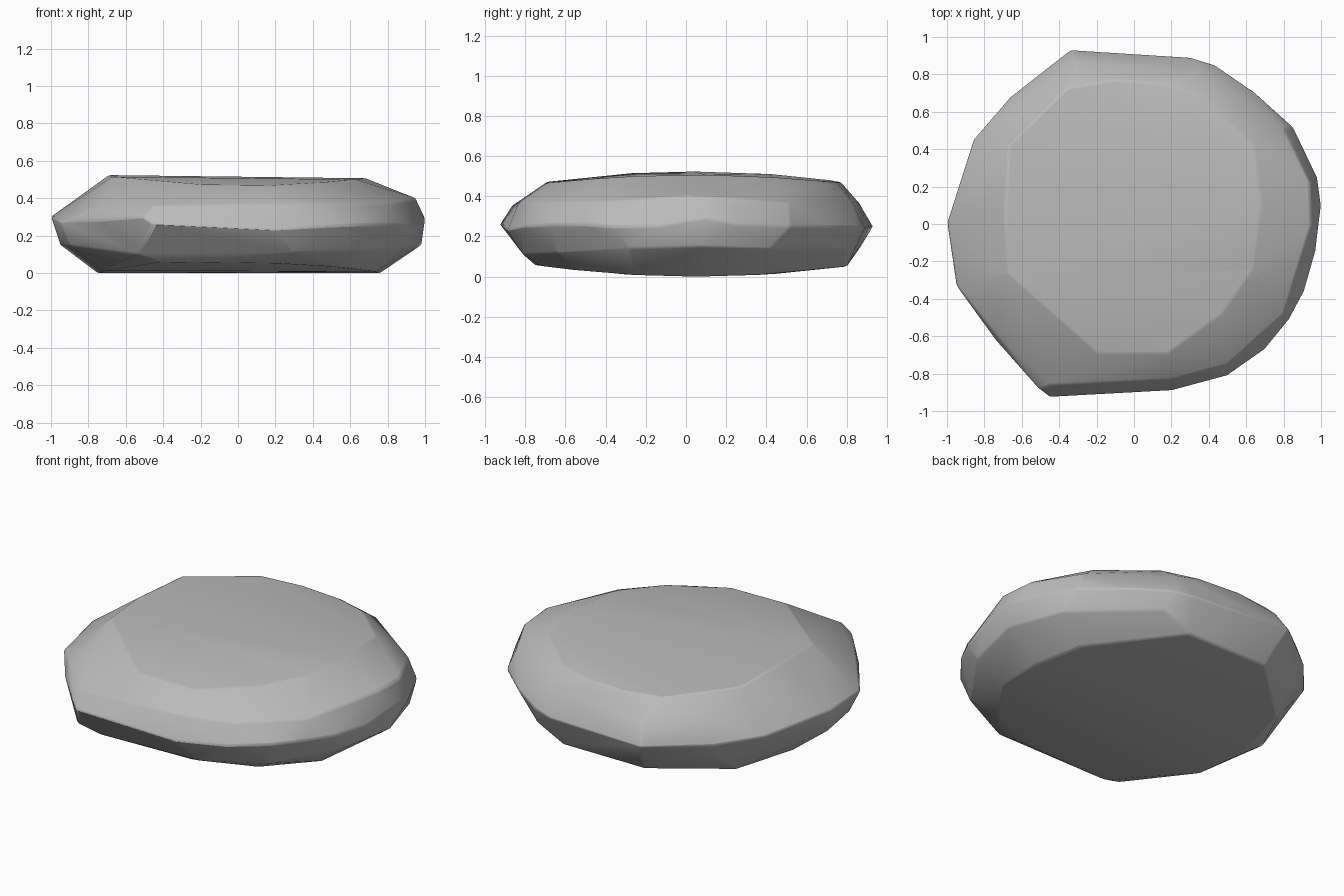
import bpy
import bmesh
from math import radians

# Remove the default object
default = bpy.data.objects.get("Cube")
if default:
    bpy.data.objects.remove(default, do_unlink=True)

# Stone material
stone_grey = bpy.data.materials.new("stone_grey")
stone_grey.use_nodes = True
colour = (0.5, 0.5, 0.5, 1.0)
stone_grey.diffuse_color = colour
shader = stone_grey.node_tree.nodes["Principled BSDF"]
shader.inputs["Base Color"].default_value = colour
shader.inputs["Roughness"].default_value = 0.8


def crown_height(x, y):
    """Gently domed upper face, tilted slightly across its width."""
    return 0.515 - 0.085 * (y - 0.04) ** 2 - 0.012 * x


def base_height(x, y):
    """Gently domed underside."""
    return 0.09 * (y - 0.05) ** 2


# Outline of the flat upper face
crown = [(-.67, .42), (-.35, .73), (-.1, .77), (.15, .75), (.37, .68),
         (.64, .42), (.68, .1), (.63, -.25), (.47, -.48), (.18, -.69),
         (-.18, -.69), (-.67, -.27), (-.69, .04)]

# Outline of the flat underside
base = [(.74, -.25), (.76, .05), (.69, .36), (.27, .8), (-.28, .8),
        (-.66, .45), (-.75, .05), (-.72, -.3), (-.42, -.75), (.18, -.72),
        (.53, -.55)]

# Widest outline, with the height of the girdle at each corner
rim = [(-1, .01, .3), (-.86, .45, .27), (-.66, .68, .25), (-.34, .93, .25),
       (.3, .89, .24), (.43, .85, .25), (.65, .7, .25), (.85, .52, .25),
       (.98, .25, .26), (1, .1, .29), (.97, -.15, .25), (.91, -.36, .25),
       (.83, -.51, .26), (.7, -.67, .26), (.5, -.81, .25),
       (.2, -.89, .23), (-.45, -.925, .26), (-.51, -.88, .3),
       (-.74, -.62, .28), (-.95, -.33, .27)]

# Shoulder facets above and below the girdle
shoulders = [(-.45, -.86, .36), (.2, -.83, .37), (.5, -.75, .37),
             (.8, -.48, .37), (.95, 0, .4), (.94, .22, .39),
             (.8, .51, .37), (.36, .82, .38), (-.3, .86, .37),
             (-.64, .64, .38), (-.77, -.55, .34),
             (.98, .08, .15), (.9, -.28, .14), (.87, .42, .14),
             (.45, .8, .14), (-.3, .87, .15), (-.65, .63, .14),
             (-.95, -.02, .15), (-.9, -.3, .15), (-.54, -.78, .1),
             (.3, -.81, .11), (.65, -.64, .12)]

points = [(x, y, crown_height(x, y)) for x, y in crown]
points += [(x, y, base_height(x, y)) for x, y in base]
points += rim + shoulders

# Wrap the outlines in one faceted skin
bm = bmesh.new()
for point in points:
    bm.verts.new(point)
hull = bmesh.ops.convex_hull(bm, input=bm.verts[:])
spare = {item for item in hull["geom_interior"] + hull["geom_unused"]
         if isinstance(item, bmesh.types.BMVert)}
bmesh.ops.delete(bm, geom=list(spare), context="VERTS")

# Merge nearly level triangles into broad planes
bmesh.ops.dissolve_limit(bm, angle_limit=radians(3),
                         verts=bm.verts[:], edges=bm.edges[:])
bmesh.ops.recalc_face_normals(bm, faces=bm.faces[:])

mesh = bpy.data.meshes.new("flat_stone")
bm.to_mesh(mesh)
bm.free()
mesh.materials.append(stone_grey)
stone = bpy.data.objects.new("flat_stone", mesh)
bpy.context.collection.objects.link(stone)

# Worn edges and soft shading between neighbouring facets
wear = stone.modifiers.new("worn_edges", "BEVEL")
wear.width = 0.012
wear.segments = 2
wear.limit_method = "ANGLE"
wear.angle_limit = radians(20)

bpy.ops.object.select_all(action="DESELECT")
stone.select_set(True)
bpy.context.view_layer.objects.active = stone
bpy.ops.object.shade_smooth_by_angle(angle=radians(32))
